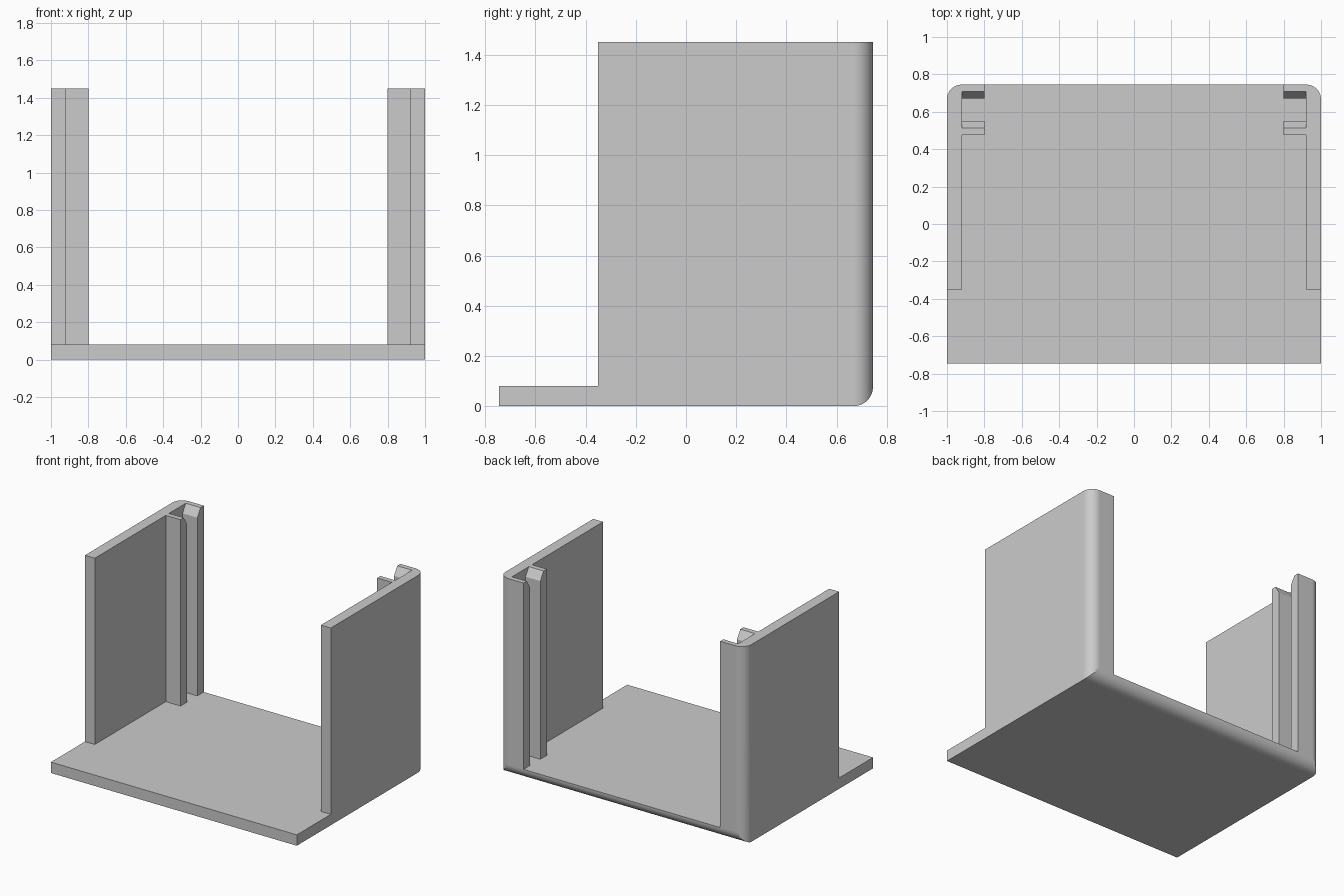
import bpy
import bmesh
from math import sin, cos, pi

cube = bpy.data.objects.get("Cube")
if cube:
    bpy.data.objects.remove(cube, do_unlink=True)

# Overall sizes
HALF_W, HALF_D, HEIGHT = 1.0, 0.745, 1.45
FLOOR, WALL_IN, LIP_IN = 0.08, 0.92, 0.80
WALL_FRONT = -0.35
RAIL_FRONT, RAIL_BACK, LIP_FRONT = 0.475, 0.55, 0.67
CHAMFER_Y, CHAMFER_Z = 0.038, 0.06
RADIUS = 0.078

grey = bpy.data.materials.new("plastic grey")
grey.use_nodes = True
colour = (0.6, 0.6, 0.6, 1)
grey.diffuse_color = colour
grey.node_tree.nodes["Principled BSDF"].inputs["Base Color"].default_value = colour


def arc(cx, cy, r, start, end, n=14):
    """Points on an arc, angles in multiples of pi."""
    angles = [pi * (start + (end - start) * i / n) for i in range(n + 1)]
    return [(cx + r * cos(a), cy + r * sin(a)) for a in angles]


def prism(name, points, place, offset):
    """Extrude a flat outline; place maps each 2D point to 3D."""
    mesh = bpy.data.meshes.new(name)
    bm = bmesh.new()
    face = bm.faces.new([bm.verts.new(place(*p)) for p in points])
    extruded = bmesh.ops.extrude_face_region(bm, geom=[face])
    moved = [v for v in extruded["geom"] if isinstance(v, bmesh.types.BMVert)]
    bmesh.ops.translate(bm, verts=moved, vec=offset)
    bmesh.ops.recalc_face_normals(bm, faces=bm.faces)
    bm.to_mesh(mesh)
    bm.free()
    mesh.materials.append(grey)
    obj = bpy.data.objects.new(name, mesh)
    bpy.context.collection.objects.link(obj)
    return obj


def combine(target, other, operation):
    """Apply a boolean and discard the helper."""
    mod = target.modifiers.new(operation, 'BOOLEAN')
    mod.operation, mod.object, mod.solver = operation, other, 'EXACT'
    bpy.context.view_layer.objects.active = target
    bpy.ops.object.modifier_apply(modifier=mod.name)
    bpy.data.objects.remove(other, do_unlink=True)


# Floor plate with rounded back corners
corner = arc(HALF_W - RADIUS, HALF_D - RADIUS, RADIUS, 0, 0.5)
plan = [(-HALF_W, -HALF_D), (HALF_W, -HALF_D)] + corner
plan += [(-x, y) for x, y in reversed(corner)]
holder = prism("open_holder", plan, lambda x, y: (x, y, 0), (0, 0, FLOOR))

# Side walls with back lip and guide rail
wall_plan = [(HALF_W, WALL_FRONT)] + corner + [
    (LIP_IN, HALF_D), (LIP_IN, LIP_FRONT), (WALL_IN, LIP_FRONT),
    (WALL_IN, RAIL_BACK), (LIP_IN, RAIL_BACK),
    (LIP_IN, RAIL_FRONT), (WALL_IN, RAIL_FRONT), (WALL_IN, WALL_FRONT)]
# Flared slot mouth, cut up to the inside of the wall
mouth = [(RAIL_BACK, HEIGHT - CHAMFER_Z), (LIP_FRONT, HEIGHT - CHAMFER_Z),
         (LIP_FRONT + CHAMFER_Y, HEIGHT), (LIP_FRONT + CHAMFER_Y, HEIGHT + 0.1),
         (RAIL_BACK - CHAMFER_Y, HEIGHT + 0.1), (RAIL_BACK - CHAMFER_Y, HEIGHT)]
for side, name in ((1, "left"), (-1, "right")):
    wall = prism(name + "_wall", wall_plan,
                 lambda x, y: (side * x, y, 0), (0, 0, HEIGHT))
    cutter = prism("slot_cutter", mouth,
                   lambda y, z: (side * WALL_IN, y, z), (-side * 0.2, 0, 0))
    combine(wall, cutter, 'DIFFERENCE')
    combine(holder, wall, 'UNION')

# Round the lower back edge
side_view = [(-1, 0), (-1, 2), (HALF_D, 2)]
side_view += arc(HALF_D - RADIUS, RADIUS, RADIUS, 0, -0.5)
envelope = prism("edge_envelope", side_view, lambda y, z: (-1.2, y, z), (2.4, 0, 0))
combine(holder, envelope, 'INTERSECT')

# Smooth the rounded edges only
bpy.ops.object.select_all(action='DESELECT')
holder.select_set(True)
bpy.context.view_layer.objects.active = holder
bpy.ops.object.shade_smooth_by_angle(angle=pi / 6)
weighted = holder.modifiers.new("flat faces", 'WEIGHTED_NORMAL')
weighted.keep_sharp = True
